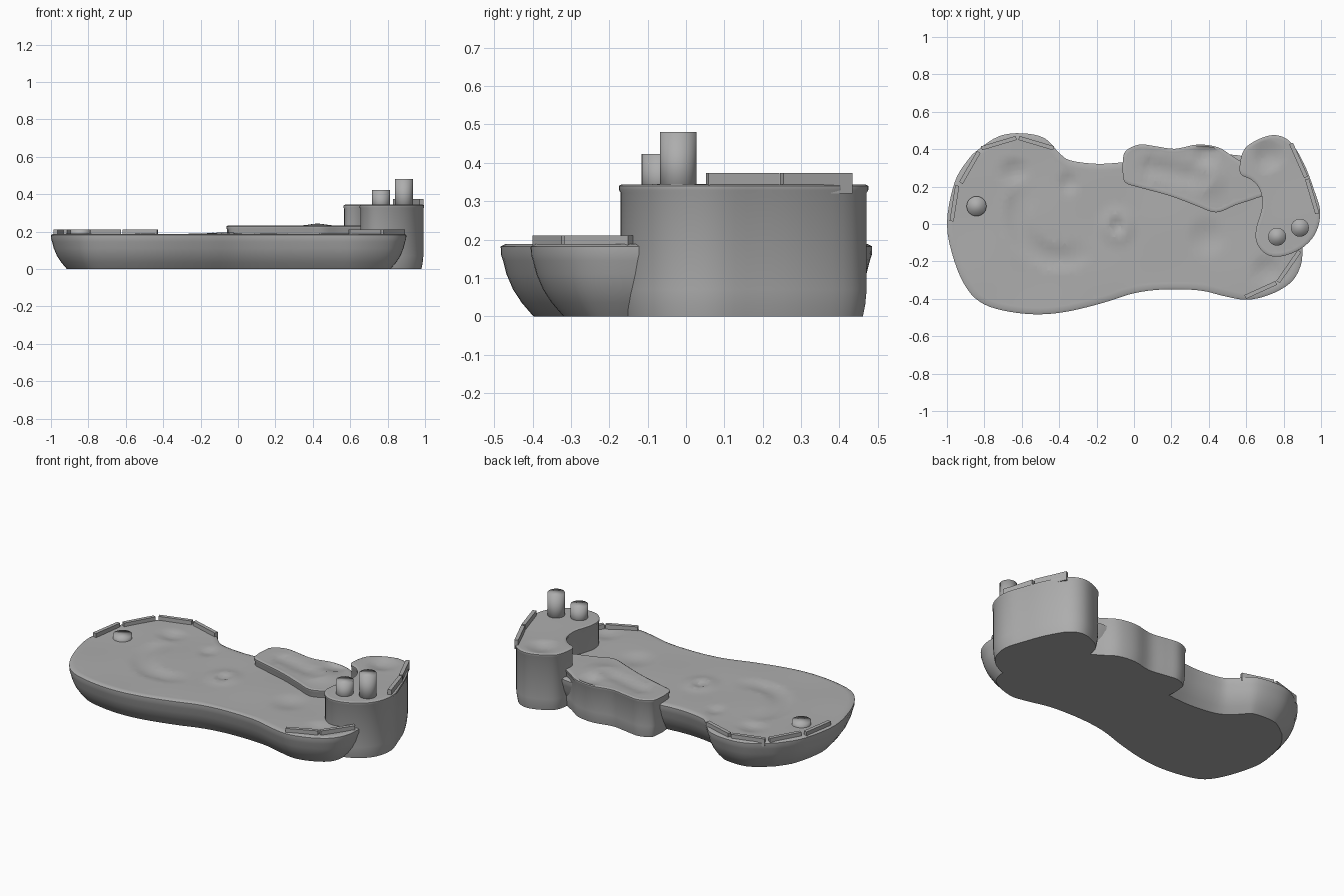
import bpy, bmesh, math
from mathutils import Vector

if "Cube" in bpy.data.objects:
    bpy.data.objects.remove(bpy.data.objects["Cube"])

stone = bpy.data.materials.new("stone grey")
stone.diffuse_color = (0.42, 0.42, 0.42, 1)
stone.use_nodes = True
stone.node_tree.nodes["Principled BSDF"].inputs["Base Color"].default_value = stone.diffuse_color


def finish(bm, name, angle=40):
    me = bpy.data.meshes.new(name)
    bm.to_mesh(me)
    bm.free()
    ob = bpy.data.objects.new(name, me)
    bpy.context.collection.objects.link(ob)
    me.materials.append(stone)
    bpy.ops.object.select_all(action='DESELECT')
    ob.select_set(True)
    bpy.context.view_layer.objects.active = ob
    bpy.ops.object.shade_smooth_by_angle(angle=math.radians(angle))
    return ob


def smooth_loop(pts, n):
    """Closed Catmull-Rom curve through the outline points."""
    out, c = [], len(pts)
    P = [Vector(p) for p in pts]
    for i in range(c):
        a, b, d, e = P[i - 1], P[i], P[(i + 1) % c], P[(i + 2) % c]
        for k in range(n):
            t = k / n
            out.append(0.5 * (2 * b + (d - a) * t + (2 * a - 5 * b + 4 * d - e) * t * t
                              + (3 * b - a - 3 * d + e) * t ** 3))
    if sum(p.cross(q) for p, q in zip(out, out[1:] + out[:1])) < 0:
        out.reverse()
    return out


def inset(loop, d):
    res = []
    for i, p in enumerate(loop):
        t = (loop[(i + 1) % len(loop)] - loop[i - 1]).normalized()
        res.append(p + Vector((-t.y, t.x)) * d)
    return res


def slab(name, pts, profile, relief, n=4, step=0.03):
    """Walls follow an (inset, z) profile; the top is gridded and sculpted."""
    loop = smooth_loop(pts, n)
    bm = bmesh.new()
    rings = [[bm.verts.new((*p, z)) for p in inset(loop, d)] for d, z in profile]
    m = len(loop)
    for lo, hi in zip(rings, rings[1:]):
        for i in range(m):
            j = (i + 1) % m
            bm.faces.new((lo[i], lo[j], hi[j], hi[i]))
    bm.faces.new(rings[0][::-1])
    d, h = profile[-1]
    top = bm.faces.new(rings[-1])
    bm.normal_update()
    bmesh.ops.triangulate(bm, faces=[top])
    for axis in (0, 1):
        k = -1.0
        while k < 1.0:
            k += step
            fs = [f for f in bm.faces if all(abs(v.co.z - h) < 1e-5 for v in f.verts)]
            geom = fs + list({e for f in fs for e in f.edges}) + list({v for f in fs for v in f.verts})
            co, no = [0, 0, 0], [0, 0, 0]
            co[axis], no[axis] = k, 1
            bmesh.ops.bisect_plane(bm, geom=geom, plane_co=co, plane_no=no, dist=1e-5)
    for v in bm.verts:
        if abs(v.co.z - h) < 1e-5:
            v.co.z += relief(v.co.x, v.co.y)
    return finish(bm, name)


def bumps(items):
    def f(x, y):
        z = 0.002 * math.sin(9 * x) * math.cos(11 * y)
        for cx, cy, r, a in items:
            q = ((x - cx) ** 2 + (y - cy) ** 2) / (r * r)
            if q < 1:
                z += a * (1 - q) ** 2
        return z
    return f


base_bumps = bumps([(-0.09, -0.01, 0.13, 0.014), (-0.09, -0.01, 0.06, -0.02),
                    (-0.64, 0.28, 0.09, -0.014), (-0.35, 0.22, 0.07, -0.012),
                    (0.39, -0.07, 0.12, -0.012), (0.71, -0.25, 0.1, -0.012)])


def base_relief(x, y):
    # crescent-shaped hollow on the wide end
    dx, dy = x + 0.40, y - 0.04
    r, toward = math.hypot(dx, dy), -(dx + dy)
    z = base_bumps(x, y)
    if abs(r - 0.22) < 0.07 and toward > 0:
        z -= 0.012 * (1 - ((r - 0.22) / 0.07) ** 2) * min(1, toward * 5)
    return z


# wide low base
base = [(-1, 0), (-0.96, 0.22), (-0.89, 0.34), (-0.83, 0.4), (-0.72, 0.47), (-0.6, 0.485),
        (-0.48, 0.46), (-0.4, 0.38), (-0.34, 0.34), (-0.2, 0.322), (-0.06, 0.33),
        (0.1, 0.35), (0.35, 0.37), (0.6, 0.36), (0.8, 0.26), (0.88, 0.05), (0.9, -0.14),
        (0.885, -0.24), (0.83, -0.32), (0.72, -0.38), (0.6, -0.405), (0.48, -0.385),
        (0.35, -0.355), (0.16, -0.35), (0, -0.37), (-0.16, -0.42), (-0.34, -0.465),
        (-0.5, -0.483), (-0.66, -0.47), (-0.8, -0.43), (-0.89, -0.35), (-0.96, -0.2)]
slab("base_ground", base,
     [(0.085, 0), (0.055, 0.035), (0.032, 0.07), (0.015, 0.11), (0.006, 0.145),
      (0.001, 0.16), (0, 0.182), (0.012, 0.188), (0.035, 0.187)], base_relief)


def ledge_profile(h):
    return [(0.014, 0), (0.008, 0.03), (0.004, 0.07), (0.004, h - 0.022), (0, h - 0.015),
            (0, h - 0.004), (0.008, h), (0.02, h - 0.001)]


# middle ledge with a long raised ridge
mid_bumps = bumps([(0.385, 0.375, 0.08, -0.012), (0.4, 0.24, 0.12, 0.012)])


def mid_relief(x, y):
    t = min(1, max(0, (x - 0.09) / 0.27))
    d = math.hypot(x - (0.09 + 0.27 * t), y - (0.30 - 0.06 * t))
    return mid_bumps(x, y) - 0.01 * max(0, 1 - (d / 0.06) ** 2)


middle = [(-0.06, 0.33), (-0.045, 0.39), (0.03, 0.425), (0.12, 0.415), (0.22, 0.402),
          (0.34, 0.425), (0.45, 0.41), (0.53, 0.36), (0.6, 0.32), (0.7, 0.28), (0.72, 0.17),
          (0.66, 0.14), (0.54, 0.10), (0.44, 0.062), (0.34, 0.095), (0.25, 0.13),
          (0.16, 0.16), (0.03, 0.195), (-0.045, 0.22), (-0.06, 0.27)]
slab("middle_ledge", middle, ledge_profile(0.232), mid_relief)

# tall ledge
tall = [(0.565, 0.31), (0.59, 0.4), (0.67, 0.455), (0.76, 0.475), (0.84, 0.435),
        (0.91, 0.32), (0.96, 0.19), (0.995, 0.07), (0.975, -0.04), (0.91, -0.12),
        (0.81, -0.168), (0.72, -0.168), (0.66, -0.11), (0.652, -0.03), (0.685, 0.09),
        (0.675, 0.18), (0.63, 0.235), (0.575, 0.262)]
slab("tall_ledge", tall, ledge_profile(0.344), bumps([(0.715, 0.36, 0.1, -0.018)]))


# round posts
def post(name, x, y, r, z0, z1):
    bm = bmesh.new()
    bmesh.ops.create_cone(bm, cap_ends=True, segments=24, radius1=r, radius2=r, depth=z1 - z0)
    bmesh.ops.translate(bm, verts=bm.verts, vec=(x, y, (z0 + z1) / 2))
    finish(bm, name, 100)


post("short_post", 0.765, -0.068, 0.048, 0.3, 0.423)
post("tall_post", 0.887, -0.02, 0.048, 0.3, 0.48)
post("low_button", -0.842, 0.095, 0.053, 0.15, 0.21)


# low barrier strips along the edges
def barrier(name, a, b, z0, z1, t=0.022):
    a, b = Vector(a), Vector(b)
    s = (b - a).normalized()
    s = Vector((-s.y, s.x)) * t / 2
    bm = bmesh.new()
    q = (a - s, b - s, b + s, a + s)
    lo = [bm.verts.new((*p, z0)) for p in q]
    hi = [bm.verts.new((*p, z1)) for p in q]
    bm.faces.new(lo[::-1])
    bm.faces.new(hi)
    for i in range(4):
        j = (i + 1) % 4
        bm.faces.new((lo[i], lo[j], hi[j], hi[i]))
    finish(bm, name, 30)


low = [((-0.975, 0.015), (-0.945, 0.205)), ((-0.925, 0.22), (-0.83, 0.385)),
       ((-0.815, 0.405), (-0.63, 0.46)), ((-0.615, 0.46), (-0.43, 0.405)),
       ((0.595, -0.39), (0.76, -0.315)), ((0.77, -0.31), (0.885, -0.145))]
high = [((0.84, 0.43), (0.92, 0.25)), ((0.925, 0.24), (0.98, 0.055))]
for i, (a, b) in enumerate(low):
    barrier(f"low_barrier_{i}", a, b, 0.165, 0.211)
for i, (a, b) in enumerate(high):
    barrier(f"high_barrier_{i}", a, b, 0.32, 0.374)
